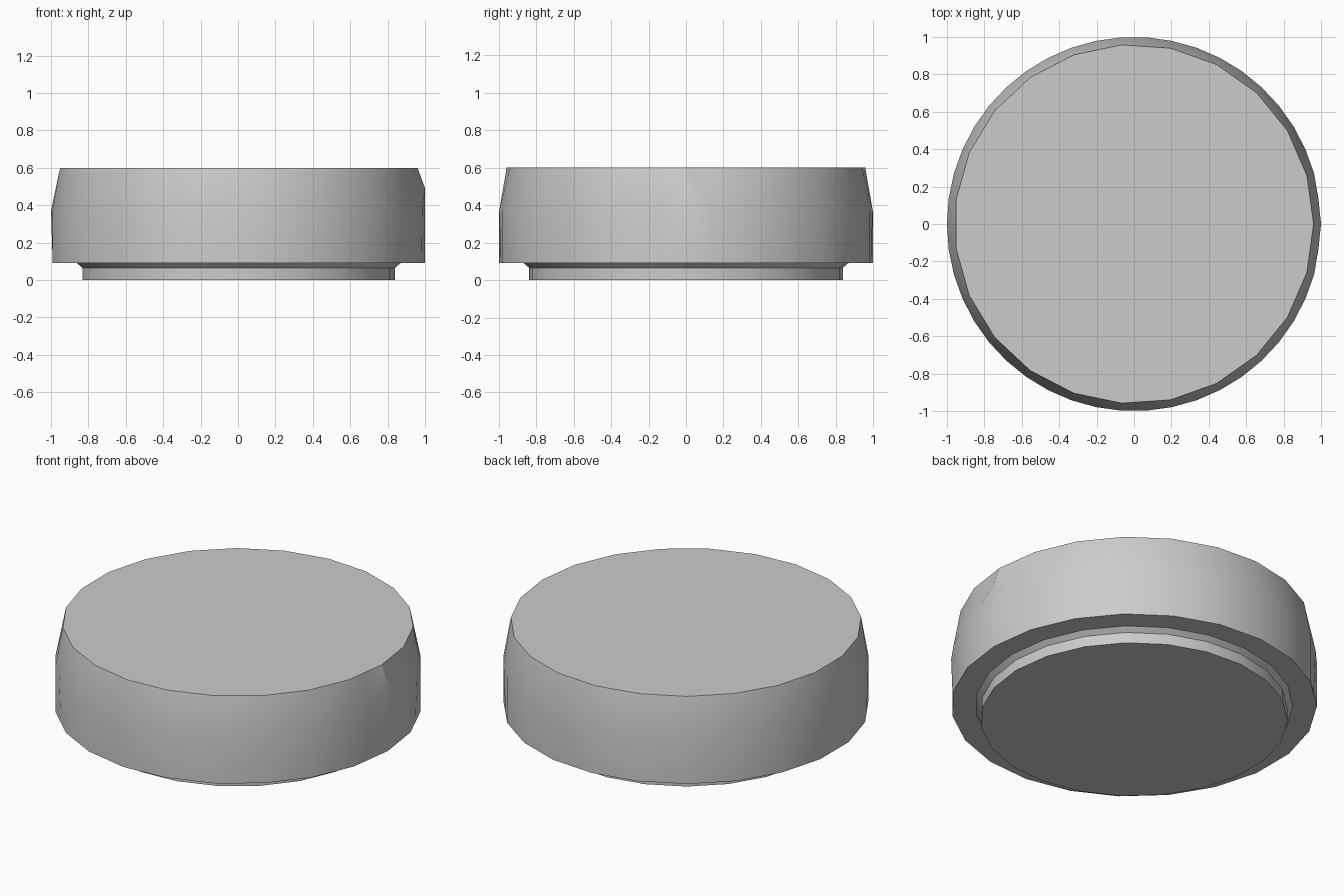
import bpy, bmesh, math

cube = bpy.data.objects.get("Cube")
if cube:
    bpy.data.objects.remove(cube)

SIDES = 23
COLS = SIDES * 2

grey = bpy.data.materials.new("light_grey")
grey.use_nodes = True
colour = (0.6, 0.6, 0.6, 1)
grey.diffuse_color = colour
grey.node_tree.nodes["Principled BSDF"].inputs["Base Color"].default_value = colour


def ring(bm, radius, z, fine):
    """Ring of vertices; a coarse ring keeps its odd vertices on the chords."""
    verts = []
    for i in range(COLS):
        a = math.tau * i / COLS
        r = radius if fine or i % 2 == 0 else radius * math.cos(math.pi / SIDES)
        verts.append(bm.verts.new((r * math.cos(a), r * math.sin(a), z)))
    return verts


def lathe(name, profile, dent=None):
    """Stack rings of (radius, z, fine) and cap both ends."""
    bm = bmesh.new()
    rings = [ring(bm, *p) for p in profile]
    if dent is not None:
        # the chamfer starts higher at one corner
        rim = rings[dent]
        rim[0].co.z += 0.12
        for i in (1, -1):
            rim[i].co = (rim[i].co + (rim[0].co + rim[2 * i].co) / 2) / 2
    for low, high in zip(rings, rings[1:]):
        for i in range(COLS):
            j = (i + 1) % COLS
            # diagonals fan out from the even corners
            if i % 2 == 0:
                bm.faces.new((low[i], low[j], high[i]))
                bm.faces.new((low[j], high[j], high[i]))
            else:
                bm.faces.new((low[i], low[j], high[j]))
                bm.faces.new((low[i], high[j], high[i]))
    bm.faces.new(rings[-1])
    bm.faces.new(rings[0][::-1])
    bmesh.ops.recalc_face_normals(bm, faces=bm.faces)
    mesh = bpy.data.meshes.new(name)
    bm.to_mesh(mesh)
    bm.free()
    mesh.materials.append(grey)
    obj = bpy.data.objects.new(name, mesh)
    bpy.context.collection.objects.link(obj)
    bpy.ops.object.select_all(action='DESELECT')
    obj.select_set(True)
    bpy.context.view_layer.objects.active = obj
    bpy.ops.object.shade_smooth_by_angle(angle=math.radians(32))
    return obj


# Wide body: vertical wall, then a tapered upper band
lathe("body", [(1.0, 0.09, False), (1.0, 0.37, True), (0.96, 0.6, False)], dent=1)

# Narrow foot with a small flare under the body
lathe("foot", [(0.84, 0, False), (0.84, 0.065, False), (0.87, 0.091, False)])
